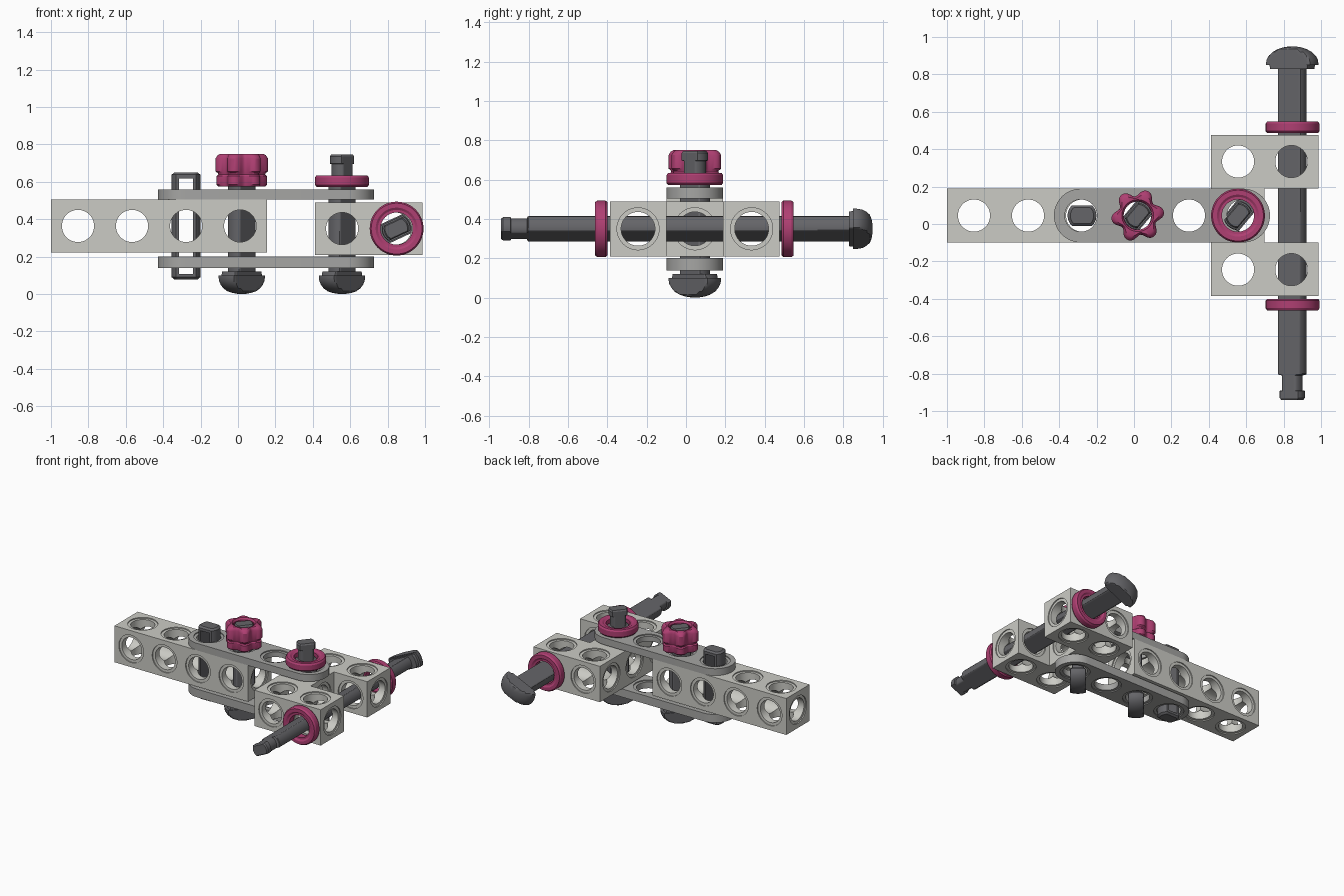
import bpy, bmesh
from math import cos, sin, pi, sqrt, radians
from mathutils import Matrix, Vector

if "Cube" in bpy.data.objects:
    bpy.data.objects.remove(bpy.data.objects["Cube"])

U = 0.289          # hole spacing
YC = 0.045         # centre line of the assembly
R_HOLE, R_RIM = 0.086, 0.107


def material(name, rgb):
    m = bpy.data.materials.new(name)
    m.diffuse_color = (*rgb, 1)
    m.use_nodes = True
    m.node_tree.nodes["Principled BSDF"].inputs["Base Color"].default_value = m.diffuse_color
    return m


PINK = material("pink", (0.43, 0.05, 0.17))
DARK = material("dark_grey", (0.13, 0.13, 0.14))
LIGHT = material("light_grey", (0.60, 0.60, 0.56))
MID = material("mid_grey", (0.38, 0.38, 0.37))


def make(name, bm, mat=None):
    bmesh.ops.recalc_face_normals(bm, faces=bm.faces)
    me = bpy.data.meshes.new(name)
    bm.to_mesh(me)
    bm.free()
    ob = bpy.data.objects.new(name, me)
    bpy.context.collection.objects.link(ob)
    if mat:
        me.materials.append(mat)
    return ob


def smooth(ob):
    bpy.ops.object.select_all(action='DESELECT')
    ob.select_set(True)
    bpy.context.view_layer.objects.active = ob
    bpy.ops.object.shade_smooth_by_angle(angle=radians(30))


def loft(bm, rings, mtx=Matrix(), closed=False):
    """Skin a list of point rings, capped or closed into a loop."""
    vs = [[bm.verts.new(mtx @ Vector(p)) for p in r] for r in rings]
    n = len(vs[0])
    pairs = list(zip(vs, vs[1:])) + ([(vs[-1], vs[0])] if closed else [])
    for a, b in pairs:
        for i in range(n):
            j = (i + 1) % n
            bm.faces.new((a[i], a[j], b[j], b[i]))
    if not closed:
        bm.faces.new(vs[0])
        bm.faces.new(vs[-1])


def ring(z, r, flat=9.0, lobe=0.0, n=48):
    """Circle, optionally clipped by two flats or waved into six lobes."""
    pts = []
    for i in range(n):
        a = 2 * pi * i / n
        q = r * (1 - lobe * (0.5 - 0.5 * cos(6 * a)) ** 1.3)
        pts.append((q * cos(a), max(-flat, min(flat, q * sin(a))), z))
    return pts


def prism(name, outline, z0, z1, mat=None):
    bm = bmesh.new()
    loft(bm, [[(x, y, z) for x, y in outline] for z in (z0, z1)])
    return make(name, bm, mat)


AXES = {'X': Matrix.Rotation(pi / 2, 4, 'Y'), 'Y': Matrix.Rotation(pi / 2, 4, 'X'), 'Z': Matrix()}


def hole_cutter(axis, spots, length):
    """Bores with a shallow wider rim at both mouths."""
    bm = bmesh.new()
    h, d, e = length / 2, 0.008, 0.02
    for p in spots:
        loft(bm, [ring(z, r) for z, r in ((-h - e, R_RIM), (-h + d, R_RIM), (-h + d, R_HOLE),
                                          (h - d, R_HOLE), (h - d, R_RIM), (h + e, R_RIM))],
             Matrix.Translation(p) @ AXES[axis])
    return make("cutter", bm)


def carve(ob, cutters):
    """Subtract the cutters, keep the result as plain mesh and remove them."""
    for c in cutters:
        c.hide_render = True
        m = ob.modifiers.new("holes", 'BOOLEAN')
        m.operation, m.solver, m.object = 'DIFFERENCE', 'EXACT', c
    bpy.context.view_layer.update()
    me = bpy.data.meshes.new_from_object(ob.evaluated_get(bpy.context.evaluated_depsgraph_get()))
    ob.modifiers.clear()
    ob.data = me
    for c in cutters:
        bpy.data.objects.remove(c)
    smooth(ob)


# Main beam: four cells with holes along every axis
x0, x1, zb = -1.0, 0.156, 0.364
beam = prism("main_beam", [(x0, YC - .144), (x1, YC - .144), (x1, YC + .144), (x0, YC + .144)],
             zb - .1425, zb + .1425, LIGHT)
spots = [(x0 + U * (i + .5), YC, zb) for i in range(4)]
carve(beam, [hole_cutter('Z', spots, .285), hole_cutter('Y', spots, .288),
             hole_cutter('X', [((x0 + x1) / 2, YC, zb)], x1 - x0)])

# Fork block: U shape of five cells carrying the cross axle
fa, fm, fb, zf = 0.412, 0.698, 0.986, 0.35
fork = prism("fork_block", [(fa, YC - .431), (fb, YC - .431), (fb, YC - .144), (fm, YC - .144),
                            (fm, YC + .144), (fb, YC + .144), (fb, YC + .431), (fa, YC + .431)],
             zf - .14, zf + .14, LIGHT)
xa, xb = fa + U / 2, fb - U / 2
zc = hole_cutter('Z', [(xa, YC + k * U, zf) for k in (-1, 0, 1)] + [(xb, YC + k * U, zf) for k in (-1, 1)], .28)
carve(fork, [zc, hole_cutter('Y', [(xa, YC, zf)], .862),
             hole_cutter('Y', [(xb, YC + k * U, zf) for k in (-1, 1)], .287),
             hole_cutter('X', [((fa + fb) / 2, YC + k * U, zf) for k in (-1, 1)], fb - fa),
             hole_cutter('X', [((fa + fm) / 2, YC, zf)], fm - fa)])

# Link plates above and below, round ended with four holes
px = [-0.284 + U * i for i in range(4)]
arc = [pi * i / 24 for i in range(25)]
stadium = [(px[3] + .144 * sin(a), YC - .144 * cos(a)) for a in arc] + \
          [(px[0] - .144 * sin(a), YC + .144 * cos(a)) for a in arc]
for name, z0, z1 in (("upper_plate", .505, .56), ("lower_plate", .138, .202)):
    plate = prism(name, stadium, z0, z1, MID)
    carve(plate, [hole_cutter('Z', [(x, YC, (z0 + z1) / 2) for x in px], z1 - z0)])


# Rods: flattened shaft with dome head and notched tip
def rod(name, length, mtx):
    L, f = length, 0.042
    dome = [(z, .14 * sqrt(1 - ((.09 - z) / .09) ** 2), .056) for z in (.001, .006, .015, .03, .05, .07, .09)]
    rows = dome + [(.1, .14, .056), (.1, .122, .05), (.12, .118, .05), (.12, .0775, f), (L - .14, .0775, f),
                   (L - .135, .074, f), (L - .13, .056, f), (L - .05, .056, f), (L - .048, .067, f),
                   (L - .01, .067, f), (L, .06, .036)]
    bm = bmesh.new()
    loft(bm, [ring(*r) for r in rows], mtx)
    smooth(make(name, bm, DARK))


RX = [0.02, 0.556]
for name, x in zip(("knob_rod", "pivot_rod"), RX):
    rod(name, .745, Matrix.Translation((x, YC, 0)) @ Matrix.Rotation(radians(50), 4, 'Z'))
AXLE = Matrix.Translation((.846, .95, zf)) @ AXES['Y']
rod("cross_axle", 1.89, AXLE @ Matrix.Rotation(radians(25), 4, 'Z'))

# Short locking pin with a long window through it
bm = bmesh.new()
loft(bm, [ring(z, r, f) for z, r, f in ((.078, .062, .042), (.09, .077, .055), (.638, .077, .055), (.65, .062, .042))],
     Matrix.Translation((-.278, YC, 0)))
pin = make("locking_pin", bm, DARK)
wx = .0375
win = prism("cutter", [(-.278 - wx, YC - .2), (-.278 + wx, YC - .2), (-.278 + wx, YC + .2), (-.278 - wx, YC + .2)],
            .108, .617)
carve(pin, [win])

# Lock rings on the pivot rod and on both sides of the fork
PROFILE = ((0, .086), (0, .136), (.01, .144), (.05, .144), (.062, .136), (.062, .112), (.054, .1), (.054, .086))


def lock_ring(name, mtx):
    bm = bmesh.new()
    loft(bm, [ring(z, r) for z, r in PROFILE], mtx, True)
    smooth(make(name, bm, PINK))


lock_ring("pivot_ring", Matrix.Translation((RX[1], YC, .573)))
lock_ring("front_ring", Matrix.Translation((.848, -.4, zf)) @ AXES['Y'])
lock_ring("back_ring", Matrix.Translation((.848, .486, zf)) @ Matrix.Rotation(-pi / 2, 4, 'X'))

# Six-lobed knob in two tiers with a groove between
bm = bmesh.new()
rows = ((.575, .08, 0), (.575, .125, .2), (.585, .136, .24), (.63, .136, .24), (.638, .126, .22), (.646, .128, .22),
        (.656, .141, .27), (.725, .141, .27), (.742, .13, .25), (.75, .115, .2), (.75, .085, 0), (.735, .075, 0))
loft(bm, [ring(z, r, 9, l, 96) for z, r, l in rows],
     Matrix.Translation((RX[0], YC, 0)) @ Matrix.Rotation(radians(8), 4, 'Z'), True)
smooth(make("lobed_knob", bm, PINK))
